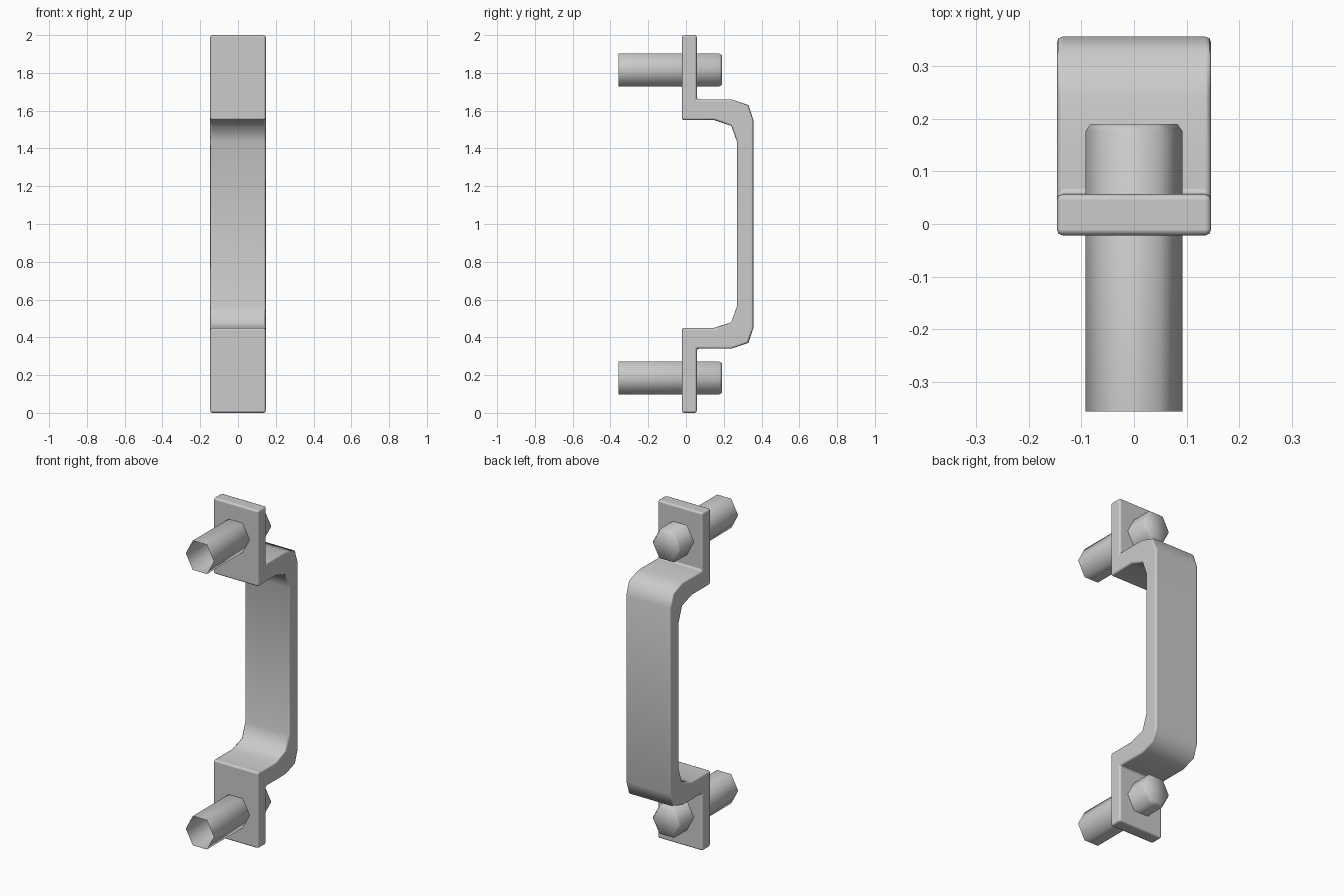
import bpy
import bmesh
import math

if "Cube" in bpy.data.objects:
    bpy.data.objects.remove(bpy.data.objects["Cube"], do_unlink=True)

# Single grey metal
metal = bpy.data.materials.new("grey_metal")
metal.use_nodes = True
GREY = (0.6, 0.6, 0.6, 1)
metal.diffuse_color = GREY
metal.node_tree.nodes["Principled BSDF"].inputs["Base Color"].default_value = GREY


def finish(name, bm):
    """Turn a bmesh into a smooth shaded metal object."""
    bmesh.ops.recalc_face_normals(bm, faces=bm.faces)
    mesh = bpy.data.meshes.new(name)
    bm.to_mesh(mesh)
    bm.free()
    mesh.materials.append(metal)
    obj = bpy.data.objects.new(name, mesh)
    bpy.context.collection.objects.link(obj)
    bpy.ops.object.select_all(action="DESELECT")
    obj.select_set(True)
    bpy.context.view_layer.objects.active = obj
    return obj


# Handle: upper half of the bent strip profile (y, z), mirrored about z = 1
HALF_WIDTH = 0.147
outer = [(-0.022, 2), (0.057, 2), (0.057, 1.66), (0.24, 1.66), (0.33, 1.63), (0.357, 1.55)]
inner = [(0.27, 1.435), (0.24, 1.52), (0.15, 1.55), (-0.022, 1.55)]


def mirrored(points):
    return [(y, 2 - z) for y, z in reversed(points)]


profile = outer + mirrored(outer) + mirrored(inner) + inner
bm = bmesh.new()
side = bm.faces.new([bm.verts.new((-HALF_WIDTH, y, z)) for y, z in profile])
extruded = bmesh.ops.extrude_face_region(bm, geom=[side], use_keep_orig=True)
moved = [v for v in extruded["geom"] if isinstance(v, bmesh.types.BMVert)]
bmesh.ops.translate(bm, verts=moved, vec=(2 * HALF_WIDTH, 0, 0))
handle = finish("handle", bm)
bpy.ops.object.shade_smooth_by_angle(angle=math.radians(65))
bevel = handle.modifiers.new("soft_edges", "BEVEL")
bevel.width = 0.012
bevel.segments = 2
bevel.limit_method = "ANGLE"
bevel.angle_limit = math.radians(75)
bevel.harden_normals = True

# Bolts: hexagonal tubes, open at the front and chamfered and closed at the back
SIDES = 6
for name, height in (("lower_bolt", 0.185), ("upper_bolt", 1.815)):
    bm = bmesh.new()
    rings = []
    for y, scale in ((-0.357, 1), (0.177, 1), (0.19, 0.9)):
        ring = []
        for i in range(SIDES):
            a = math.tau * i / SIDES
            ring.append(bm.verts.new((0.092 * scale * math.cos(a), y,
                                      height + 0.1 * scale * math.sin(a))))
        rings.append(ring)
    for a, b in zip(rings, rings[1:]):
        for i in range(SIDES):
            j = (i + 1) % SIDES
            bm.faces.new((a[i], a[j], b[j], b[i]))
    bm.faces.new(rings[-1])
    finish(name, bm)
    bpy.ops.object.shade_smooth_by_angle(angle=math.radians(65))
